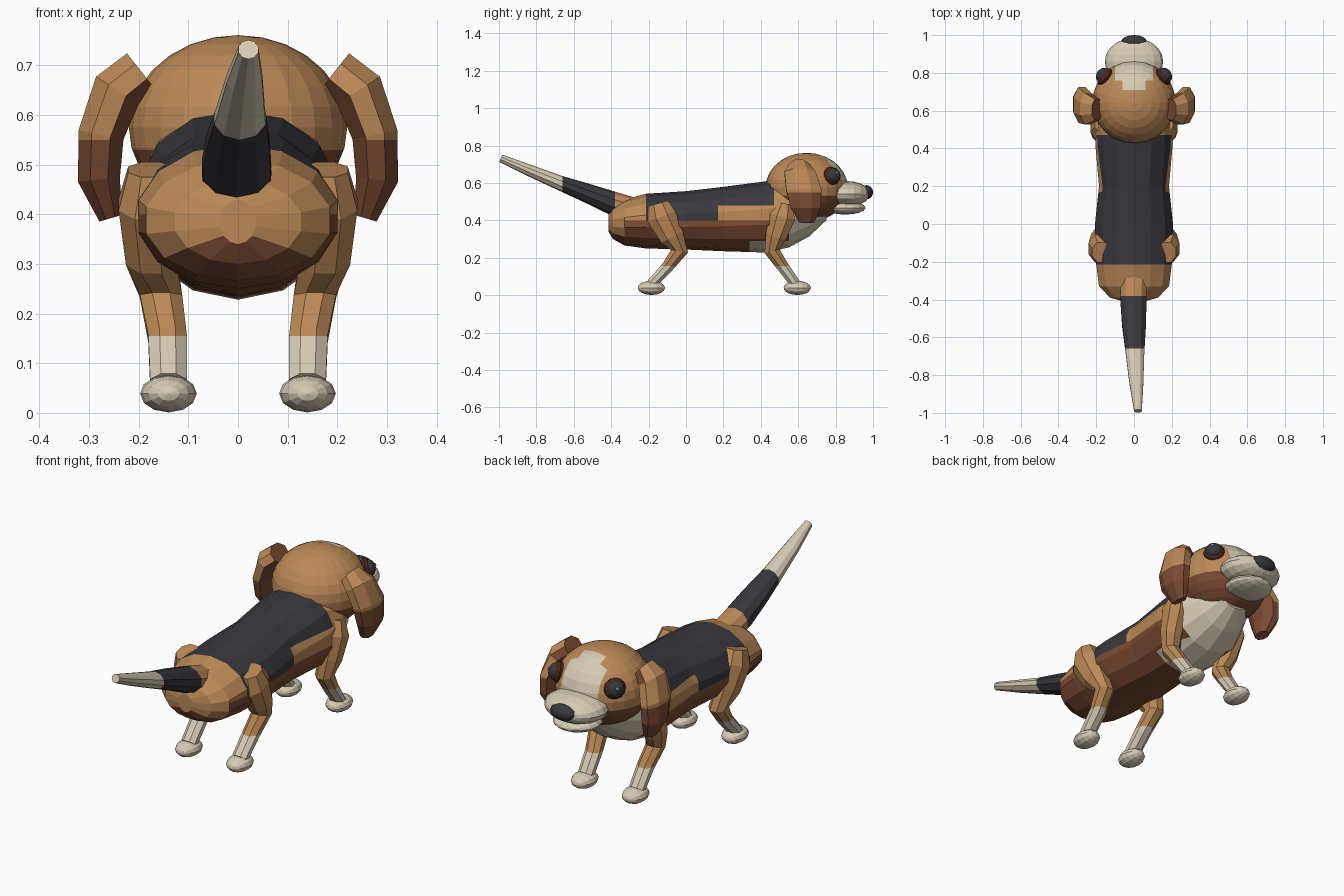
import bpy, bmesh, math
from mathutils import Vector, Matrix

cube = bpy.data.objects.get("Cube")
if cube:
    bpy.data.objects.remove(cube, do_unlink=True)

COLOURS = {"tan": (.50, .25, .095), "brown": (.20, .07, .033), "black": (.04, .04, .048),
           "cream": (.67, .60, .46), "eye_rim": (.07, .02, .012), "glint": (.22, .22, .25)}
NAMES = list(COLOURS)
MATS = []
for name, rgb in COLOURS.items():
    m = bpy.data.materials.new(name)
    m.use_nodes = True
    m.diffuse_color = (*rgb, 1)
    m.node_tree.nodes["Principled BSDF"].inputs["Base Color"].default_value = (*rgb, 1)
    MATS.append(m)


def finish(name, bm, rule, cuts=()):
    """Slice the mesh along colour borders, then colour faces by a rule."""
    for axis, value in cuts:
        normal = Vector([float(a == axis) for a in "xyz"])
        bmesh.ops.bisect_plane(bm, geom=bm.verts[:] + bm.edges[:] + bm.faces[:],
                               plane_co=normal * value, plane_no=normal)
    bmesh.ops.recalc_face_normals(bm, faces=bm.faces)
    bm.normal_update()
    used = []
    for f in bm.faces:
        colour = rule if isinstance(rule, str) else rule(f.calc_center_median(), f.normal)
        if colour not in used:
            used.append(colour)
        f.material_index = used.index(colour)
    mesh = bpy.data.meshes.new(name)
    bm.to_mesh(mesh)
    bm.free()
    for colour in used:
        mesh.materials.append(MATS[NAMES.index(colour)])
    obj = bpy.data.objects.new(name, mesh)
    bpy.context.collection.objects.link(obj)
    return obj


def ellipsoid(name, centre, radii, rule, segs=16, rings=10, pole=(0, 0, 1), cuts=()):
    """Sphere scaled along its own axes; the last radius lies along the pole."""
    bm = bmesh.new()
    bmesh.ops.create_uvsphere(bm, u_segments=segs, v_segments=rings, radius=1)
    turn = Vector(pole).to_track_quat('Z', 'Y').to_matrix().to_4x4()
    bm.transform(Matrix.Translation(centre) @ turn @ Matrix.Diagonal((*radii, 1)))
    return finish(name, bm, rule, cuts)


def loft(name, rings, rule, side=(1, 0, 0), sides=10, cuts=(), upright=False):
    """Skin rings (x, y, z, radius along side, other radius) along a path."""
    bm = bmesh.new()
    side = Vector(side)
    centres = [Vector(r[:3]) for r in rings]
    loops = []
    for i, r in enumerate(rings):
        tangent = centres[min(i + 1, len(rings) - 1)] - centres[max(i - 1, 0)]
        up = Vector((0, 0, 1)) if upright else tangent.cross(side).normalized()
        loop = []
        for k in range(sides):
            a = math.tau * (k + .5) / sides
            loop.append(bm.verts.new(centres[i] + side * math.cos(a) * r[3] + up * math.sin(a) * r[4]))
        loops.append(loop)
    for a, b in zip(loops, loops[1:]):
        for k in range(sides):
            n = (k + 1) % sides
            bm.faces.new((a[k], a[n], b[n], b[k]))
    bm.faces.new(loops[0])
    bm.faces.new(loops[-1])
    return finish(name, bm, rule, cuts)


# Body: black saddle, tan flanks, brown belly, cream chest
def body_colour(c, n):
    if c.y > .55 and c.z < .46 or c.y > .34 and c.z < .29:
        return "cream"
    if -.215 < c.y < .47 and c.z > (.4 if c.y < .17 else .48):
        return "black"
    if c.y < -.36:
        return "tan" if c.z > .34 else "brown"
    return "tan" if c.z > .4 else "brown"


loft("body", [(0, -.415, .385, .037, .045), (0, -.39, .385, .13, .085), (0, -.33, .388, .19, .122),
              (0, -.215, .396, .205, .146), (0, 0, .4, .212, .156), (0, .2, .407, .19, .172),
              (0, .42, .418, .21, .19), (0, .55, .44, .2, .185), (0, .66, .465, .15, .15),
              (0, .75, .48, .09, .08)], body_colour, sides=14, upright=True,
     cuts=[("z", .4), ("z", .48), ("z", .29), ("y", .17), ("y", .47), ("y", .34)])


# Tail: tan root, black middle, cream tip
def tail_colour(c, n):
    return "tan" if c.y > -.38 else "black" if c.y > -.66 else "cream"


loft("tail", [(0, -.26, .455, .072, .06), (-.003, -.4, .495, .073, .062), (0, -.54, .55, .066, .05),
              (.005, -.68, .602, .052, .039), (.013, -.85, .672, .038, .03), (.021, -.99, .732, .021, .021)],
     tail_colour, cuts=[("y", -.38), ("y", -.66)])


# Head with cream blaze
def head_colour(c, n):
    width = .06 if c.y < .76 else .1
    if c.y > .71 and abs(c.x) < width and c.z > .5:
        return "cream"
    return "tan" if c.z > .53 else "brown"


ellipsoid("head", (0, .645, .575), (.22, .22, .186), head_colour, 24, 14,
          cuts=[("x", -.1), ("x", -.06), ("x", .06), ("x", .1), ("y", .71), ("y", .76), ("z", .53)])

# Muzzle, jaw and nose
ellipsoid("muzzle", (0, .86, .542), (.155, .068, .125), "cream", 16, 10, (0, 1, 0))
ellipsoid("lower_jaw", (0, .85, .467), (.115, .036, .11), "cream", 16, 8, (0, 1, 0))
ellipsoid("nose", (0, .965, .55), (.068, .038, .035), "black", 12, 8, (0, 1, 0))


def leg_colour(c, n):
    return "cream" if c.z < .155 else "tan"


for s, tag in ((1, "left"), (-1, "right")):
    # Ears hang from the crown, tan above and brown below and inside
    def ear_colour(c, n):
        return "tan" if c.z > .55 and n.x * s > -.3 else "brown"

    loft(tag + "_ear", [(s * .195, .605, .688, .06, .05), (s * .243, .61, .65, .09, .055),
                        (s * .276, .63, .56, .102, .05), (s * .28, .64, .47, .088, .046),
                        (s * .257, .645, .392, .045, .025)],
         ear_colour, side=(0, 1, 0), sides=8, cuts=[("z", .55)])

    # Eyes: rim, ball and small glint stacked outward
    out = Vector((s * .76, .62, .2)).normalized()
    base = Vector((s * .155, .78, .638))
    ellipsoid(tag + "_eye_rim", base, (.052, .05, .03), "eye_rim", 12, 8, out)
    ellipsoid(tag + "_eye", base + out * .014, (.042, .04, .032), "black", 12, 8, out)
    ellipsoid(tag + "_eye_glint", base + out * .043 + Vector((0, 0, .008)), (.009, .009, .006),
              "glint", 8, 6, out)

    # Hind leg: thigh forward to the knee, shin back to the foot
    loft(tag + "_hind_leg", [(s * .175, -.15, .49, .05, .06), (s * .185, -.13, .42, .06, .085),
                             (s * .175, -.075, .31, .055, .07), (s * .155, -.035, .235, .046, .05),
                             (s * .142, -.1, .15, .042, .034), (s * .14, -.185, .06, .04, .03)],
         leg_colour, sides=8, cuts=[("z", .155)])

    # Front leg: shoulder back to the elbow, shin forward to the foot
    loft(tag + "_front_leg", [(s * .165, .53, .49, .045, .045), (s * .18, .515, .42, .055, .075),
                              (s * .172, .48, .31, .052, .06), (s * .155, .46, .235, .046, .045),
                              (s * .142, .52, .15, .042, .034), (s * .14, .585, .06, .04, .03)],
         leg_colour, sides=8, cuts=[("z", .155)])

    for y, part in ((-.185, "hind_foot"), (.595, "front_foot")):
        ellipsoid(f"{tag}_{part}", (s * .14, y, .039), (.057, .038, .073), "cream", 12, 8, (0, 1, 0))
